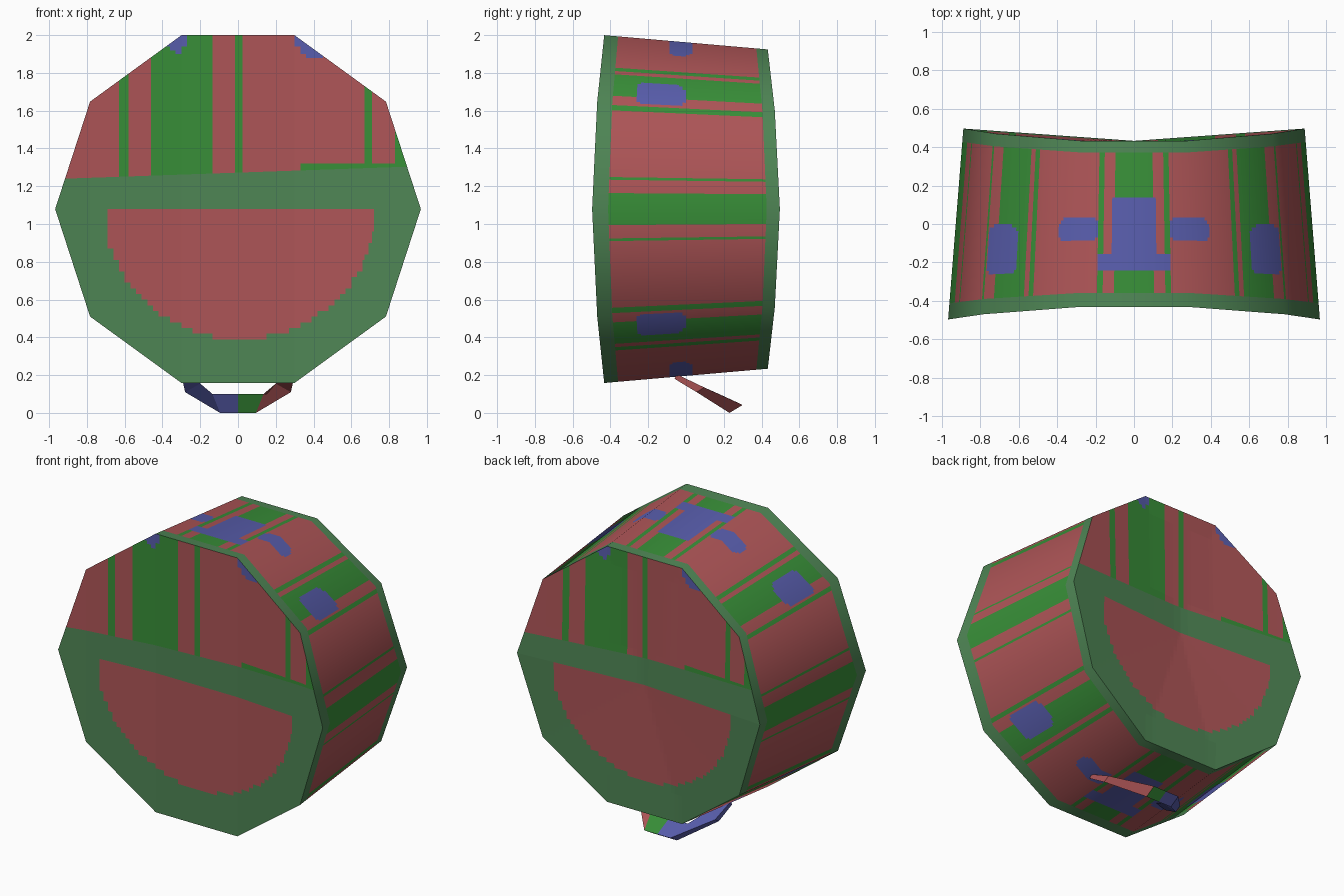
import bpy, bmesh, math
from mathutils import Vector

if "Cube" in bpy.data.objects:
    bpy.data.objects.remove(bpy.data.objects["Cube"])

R, CZ, BACK = 0.968, 1.079, 0.918      # front radius, axis height, back scale
APO = R * math.cos(math.pi / 10)
CORNERS = [(R * math.cos(k * math.pi / 5), R * math.sin(k * math.pi / 5)) for k in range(10)]


def material(name, rgb):
    def lin(c):
        c /= 255
        return c / 12.92 if c < 0.04045 else ((c + 0.055) / 1.055) ** 2.4
    m = bpy.data.materials.new(name)
    m.diffuse_color = (*[lin(c) for c in rgb], 1)
    m.use_nodes = True
    m.node_tree.nodes["Principled BSDF"].inputs["Base Color"].default_value = m.diffuse_color
    return m


MATS = [material("red", (174, 85, 87)), material("leaf green", (56, 143, 56)),
        material("rim green", (79, 134, 85)), material("blue", (88, 93, 172))]
RED, GREEN, RIM, BLUE = range(4)


def add_object(name, mesh):
    for m in MATS:
        mesh.materials.append(m)
    ob = bpy.data.objects.new(name, mesh)
    bpy.context.collection.objects.link(ob)
    return ob


def rim_depth(x):
    """Distance of the rim from the middle: the ends curve outward to the sides."""
    knots = [(0, 0.433), (0.299, 0.433), (0.783, 0.470), (R, 0.497)]
    x = min(abs(x), R)
    for (a, p), (b, q) in zip(knots, knots[1:]):
        if x <= b:
            return p + (q - p) * (x - a) / (b - a)
    return 0.497


# ---- drum side: ten facets cut into stripes, rims and patches
def side_colour(x, z, y, v):
    ax, az = abs(x), abs(z)
    if v < 0.085 or v > 0.93:
        return RIM
    if az > 0.57:                                         # top, bottom and slanted facets
        if ax < 0.115 and -0.24 < y < 0.14:
            return BLUE
        if ax < 0.19 and -0.24 < y < -0.15:
            return BLUE
        if ((ax - 0.30) / 0.105) ** 4 + ((y + 0.03) / 0.065) ** 4 < 1:
            return BLUE
        if ((ax - 0.71) / 0.085) ** 4 + ((y + 0.135) / 0.13) ** 4 < 1:
            return BLUE
        if ax < 0.10 or 0.165 < ax < 0.19:
            return GREEN
        if 0.60 < az < 0.715 or 0.738 < az < 0.75:
            return GREEN
        return RED
    if az < 0.085 or 0.155 < az < 0.175 or 0.53 < az < 0.55:
        return GREEN
    return RED


def build_side():
    n = 40
    cuts = [0, 0.085] + [0.16 + 0.02 * i for i in range(27)] + [0.93, 1]
    m = len(cuts)

    def point(i, v):
        k, f = int(i // n), (i % n) / n
        a, b = CORNERS[k % 10], CORNERS[(k + 1) % 10]
        x, z = a[0] + (b[0] - a[0]) * f, a[1] + (b[1] - a[1]) * f
        return x, z, rim_depth(x) * (2 * v - 1), 1 + (BACK - 1) * v

    verts, normals, faces, colours = [], [], [], []
    for i in range(10 * n):
        for j, v in enumerate(cuts):
            x, z, y, s = point(i, v)
            verts.append((x * s, y, CZ + z * s))
            normals.append(Vector((x, 0.085 * R, z)).normalized())
            if j < m - 1:
                i2 = (i + 1) % (10 * n)
                faces.append((i * m + j, i * m + j + 1, i2 * m + j + 1, i2 * m + j))
                vm = (v + cuts[j + 1]) / 2
                x, z, y, s = point(i + 0.5, vm)
                colours.append(side_colour(x, z, y, vm))
    me = bpy.data.meshes.new("drum_side")
    me.from_pydata(verts, [], faces)
    add_object("drum_side", me)
    for p, c in zip(me.polygons, colours):
        p.material_index = c
        p.use_smooth = True
    me.normals_split_custom_set_from_vertices(normals)


# ---- drum ends: striped upper half, half-moon panel below
def end_colour(x, z):
    if z < 0:
        return RED if ((x - 0.01) / 0.715) ** 2 + (z / 0.69) ** 2 < 1 else RIM
    if z < 0.193 + 0.035 * x:
        return RIM
    if x > 0.33 and z < 0.24:
        return GREEN
    if (-0.41 < x < -0.26 and z > 0.85 + 0.6 * abs(x + 0.29) - 0.05 * (x < -0.3)) \
            or (0.29 < x < 0.45 and z > 0.81 + max(0, 0.36 - x)):
        return BLUE
    for a, b in ((-0.63, -0.58), (-0.46, -0.135), (-0.015, 0.025), (0.67, 0.71), (0.83, 1)):
        if a < x < b:
            return GREEN
    return RED


def build_end(name, back):
    bm = bmesh.new()
    ring = [bm.verts.new((x, 0, z)) for x, z in CORNERS]
    bm.faces.new(ring)
    xs = [-0.63, -0.58, -0.46, -0.135, -0.015, 0.025, 0.33, 0.67, 0.71, 0.83,
          -0.299, 0.299, -0.783, 0.783] + [0.03 * i for i in range(-25, 26)]
    zs = [0, 0.24] + [-0.03 * i for i in range(1, 25)] + [0.80 + 0.02 * i for i in range(6)]
    planes = [((x, 0, 0), (1, 0, 0)) for x in xs] + [((0, 0, z), (0, 0, 1)) for z in zs]
    planes.append(((0, 0, 0.193), (-0.035, 0, 1)))
    for co, no in planes:
        bmesh.ops.bisect_plane(bm, geom=bm.verts[:] + bm.edges[:] + bm.faces[:],
                               dist=1e-5, plane_co=co, plane_no=no)
    for f in bm.faces:
        c = f.calc_center_median()
        f.material_index = end_colour(c.x, c.z)
    for v in bm.verts:
        x, z = v.co.x, v.co.z
        if back:     # same picture turned half round, sloping in to a centre point
            rho = max(x * math.cos(t) + z * math.sin(t)
                      for t in [(k + 0.5) * math.pi / 5 for k in range(10)]) / APO
            edge = rim_depth(x / rho) if rho > 1e-4 else 0.433
            v.co = (-x * BACK, 0.433 + (edge - 0.433) * rho, CZ + z * BACK)
        else:
            v.co = (x, -rim_depth(x), CZ + z)
    me = bpy.data.meshes.new(name)
    bm.to_mesh(me)
    bm.free()
    add_object(name, me)


# ---- tilted loop handle under the drum, triangular section
def build_handle():
    half = [[(0.295, -0.06, 0.18), (0.295, -0.05, 0.205), (0.215, -0.05, 0.195)],
            [(0.28, 0.056, 0.11), (0.28, 0.096, 0.135), (0.20, 0.03, 0.155)],
            [(0.095, 0.23, 0.0), (0.095, 0.30, 0.042), (0.135, 0.175, 0.10)]]
    middle = [(0, y, z) for _, y, z in half[-1]]
    left = [[(-x, y, z) for x, y, z in ring] for ring in half]
    bm = bmesh.new()
    rings = [[bm.verts.new(p) for p in ring] for ring in left + [middle] + half[::-1]]
    for n, (a, b) in enumerate(zip(rings, rings[1:])):
        for i in range(3):
            f = bm.faces.new((a[i], a[(i + 1) % 3], b[(i + 1) % 3], b[i]))
            f.material_index = BLUE if n < 3 else GREEN if n == 3 else RED
    bm.faces.new(rings[0]).material_index = BLUE
    bm.faces.new(rings[-1]).material_index = RED
    bmesh.ops.recalc_face_normals(bm, faces=bm.faces[:])
    me = bpy.data.meshes.new("handle_loop")
    bm.to_mesh(me)
    bm.free()
    add_object("handle_loop", me)


build_side()
build_end("front_end", False)
build_end("back_end", True)
build_handle()
